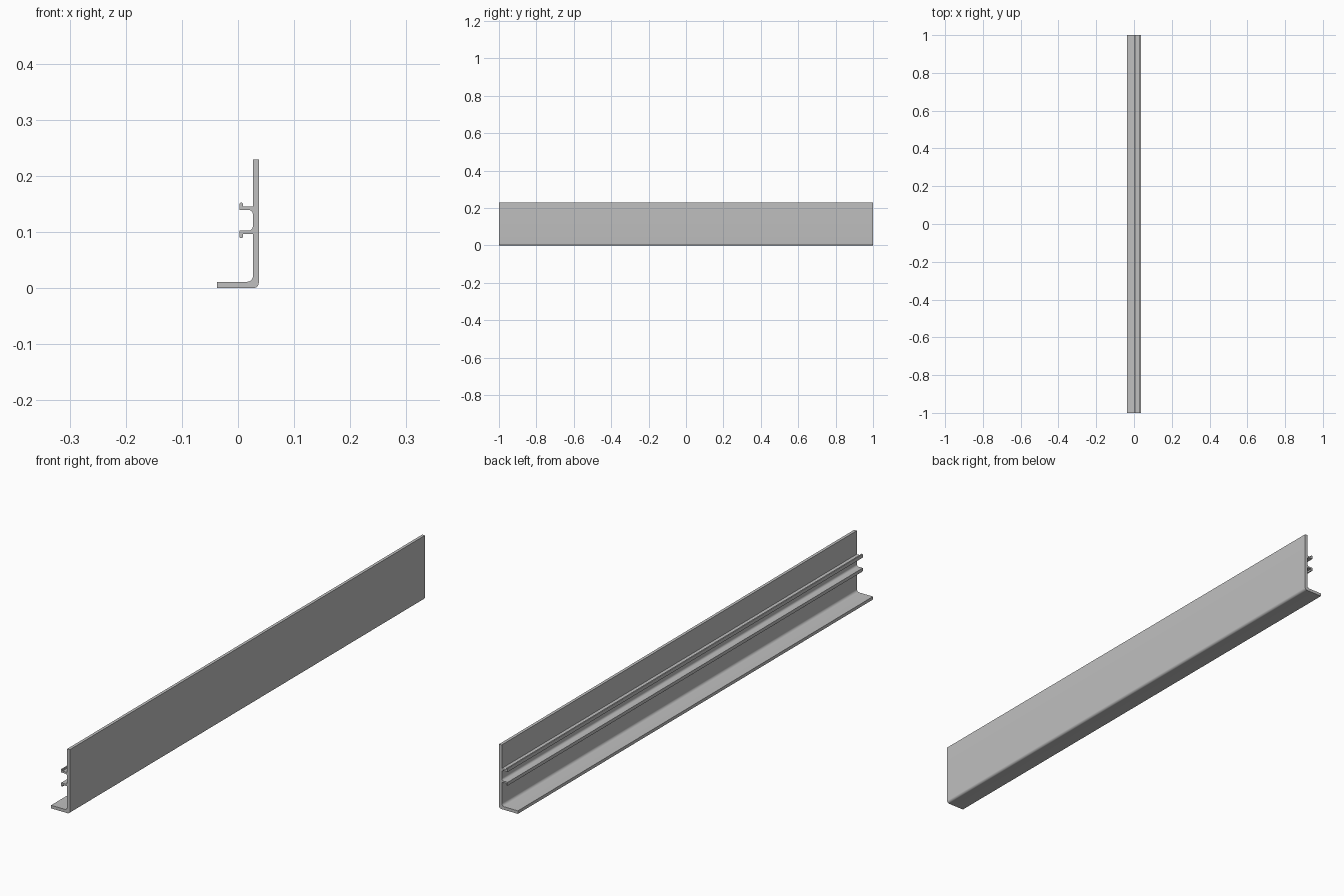
import bpy, bmesh, math
from mathutils import Vector

cube = bpy.data.objects.get("Cube")
if cube:
    bpy.data.objects.remove(cube, do_unlink=True)

# Material
grey = bpy.data.materials.new("aluminium grey")
grey.use_nodes = True
color = (0.527, 0.527, 0.527, 1)
grey.diffuse_color = color
grey.node_tree.nodes["Principled BSDF"].inputs["Base Color"].default_value = color

LENGTH = 2.0
SIDE = 0.037      # half width of the section
WEB = 0.0265      # inner face of the upright
TIP = 0.003       # free end of the hooks
LIP = 0.0085      # inner face of the hook lips
MID = 0.1205      # height the hooks mirror about


def rounded(corners, steps=8):
    """Turn (x, z, radius) corners into an outline with arc fillets."""
    outline = []
    for i, (x, z, r) in enumerate(corners):
        p = Vector((x, z))
        if r == 0:
            outline.append(p)
            continue
        a = (Vector(corners[i - 1][:2]) - p).normalized()
        b = (Vector(corners[(i + 1) % len(corners)][:2]) - p).normalized()
        # All corners are square, so the arc centre lies r along both edges
        centre = p + (a + b) * r
        for s in range(steps + 1):
            t = s / steps * math.pi / 2
            outline.append(centre - b * r * math.cos(t) - a * r * math.sin(t))
    return outline


# Upper hook: offsets from the mid height, from the web top down
hook = [(WEB, 0.0245, 0), (LIP, 0.0245, 0.001), (LIP, 0.0315, 0.002),
        (TIP, 0.0315, 0.002), (TIP, 0.0185, 0), (WEB, 0.0185, 0.008)]
upper = [(x, MID + d, r) for x, d, r in hook]
lower = [(x, MID - d, r) for x, d, r in reversed(hook)]

# Whole cross-section: foot, upright and both hooks
section = [(-SIDE, 0, 0), (SIDE, 0, 0.009), (SIDE, 0.229, 0), (WEB, 0.229, 0)]
section += upper + lower
section += [(WEB, 0.011, 0.010), (-SIDE, 0.011, 0)]

# Extrude the section along its length
bm = bmesh.new()
face = bm.faces.new([bm.verts.new((p.x, -LENGTH / 2, p.y)) for p in rounded(section)])
result = bmesh.ops.extrude_face_region(bm, geom=[face])
moved = [v for v in result["geom"] if isinstance(v, bmesh.types.BMVert)]
bmesh.ops.translate(bm, verts=moved, vec=(0, LENGTH, 0))
bmesh.ops.recalc_face_normals(bm, faces=bm.faces)

mesh = bpy.data.meshes.new("extruded_rail")
bm.to_mesh(mesh)
bm.free()
mesh.materials.append(grey)
rail = bpy.data.objects.new("extruded_rail", mesh)
bpy.context.collection.objects.link(rail)

# Smooth fillets, sharp edges
bpy.ops.object.select_all(action="DESELECT")
rail.select_set(True)
bpy.context.view_layer.objects.active = rail
bpy.ops.object.shade_smooth_by_angle(angle=math.radians(30))
